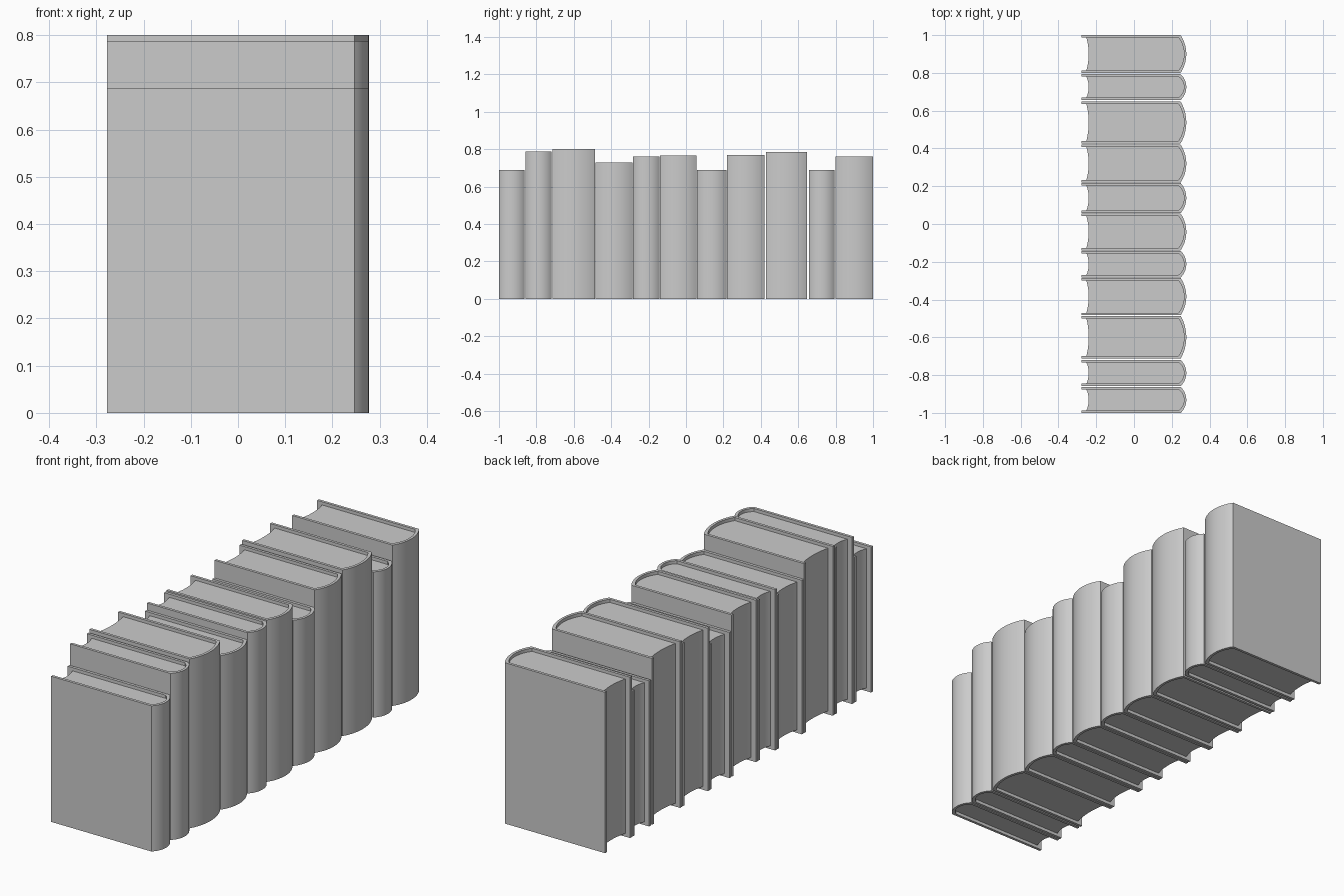
import bpy, bmesh, math

if "Cube" in bpy.data.objects:
    bpy.data.objects.remove(bpy.data.objects["Cube"])

FORE, HINGE, SPINE = -0.277, 0.247, 0.277   # cover edge, spine start, spine peak (x)
BOARD, INSET = 0.013, 0.015                 # cover thickness, page recess
SEG = 16

# (y start, y end, height) of each book
BOOKS = [(-1.0, -0.863, 0.688), (-0.858, -0.72, 0.787), (-0.713, -0.486, 0.80),
         (-0.483, -0.286, 0.728), (-0.283, -0.142, 0.76), (-0.139, 0.055, 0.765),
         (0.058, 0.217, 0.688), (0.22, 0.42, 0.77), (0.427, 0.648, 0.785),
         (0.657, 0.793, 0.688), (0.80, 1.0, 0.76)]
# snug the narrow seventh book to its neighbour
def arc(x, half, sag):
    """Shallow circular arc from (x, -half) to (x, half), bulging by sag in x."""
    r = (half * half + sag * sag) / (2 * abs(sag))
    a = math.asin(min(1, half / r))
    s = math.copysign(1, sag)
    pts = []
    for i in range(SEG + 1):
        t = -a + 2 * a * i / SEG
        pts.append((x + s * (r * math.cos(t) - r * math.cos(a)), r * math.sin(t)))
    return pts


def extrude_strip(name, left, right, z0, z1, y):
    """Solid between two matching outlines, extruded upward."""
    bm = bmesh.new()
    a = [bm.verts.new((*p, z0)) for p in left]
    b = [bm.verts.new((*p, z0)) for p in right]
    faces = [bm.faces.new((a[i], a[i + 1], b[i + 1], b[i])) for i in range(len(a) - 1)]
    res = bmesh.ops.extrude_face_region(bm, geom=faces, use_keep_orig=True)
    bmesh.ops.translate(bm, vec=(0, 0, z1 - z0),
                        verts=[v for v in res["geom"] if isinstance(v, bmesh.types.BMVert)])
    bmesh.ops.recalc_face_normals(bm, faces=bm.faces)
    mesh = bpy.data.meshes.new(name)
    bm.to_mesh(mesh)
    bm.free()
    ob = bpy.data.objects.new(name, mesh)
    ob.location.y = y
    bpy.context.collection.objects.link(ob)
    bpy.context.view_layer.objects.active = ob
    ob.select_set(True)
    bpy.ops.object.shade_smooth_by_angle(angle=math.radians(25))
    ob.select_set(False)


for n, (y0, y1, h) in enumerate(BOOKS, 1):
    half, mid = (y1 - y0) / 2, (y0 + y1) / 2
    inner = half - BOARD
    outer_arc = arc(HINGE, half, SPINE - HINGE)
    inner_arc = arc(HINGE - 0.012, inner, SPINE - HINGE)
    # cover: two boards joined by a rounded spine
    extrude_strip(f"book_cover_{n}",
                  [(FORE, -half)] + outer_arc + [(FORE, half)],
                  [(FORE, -inner)] + inner_arc + [(FORE, inner)], 0, h, mid)
    # page block: rounded at the spine, hollowed at the fore edge
    extrude_strip(f"book_pages_{n}", arc(-0.252, inner, 0.012), inner_arc,
                  INSET, h - INSET, mid)
